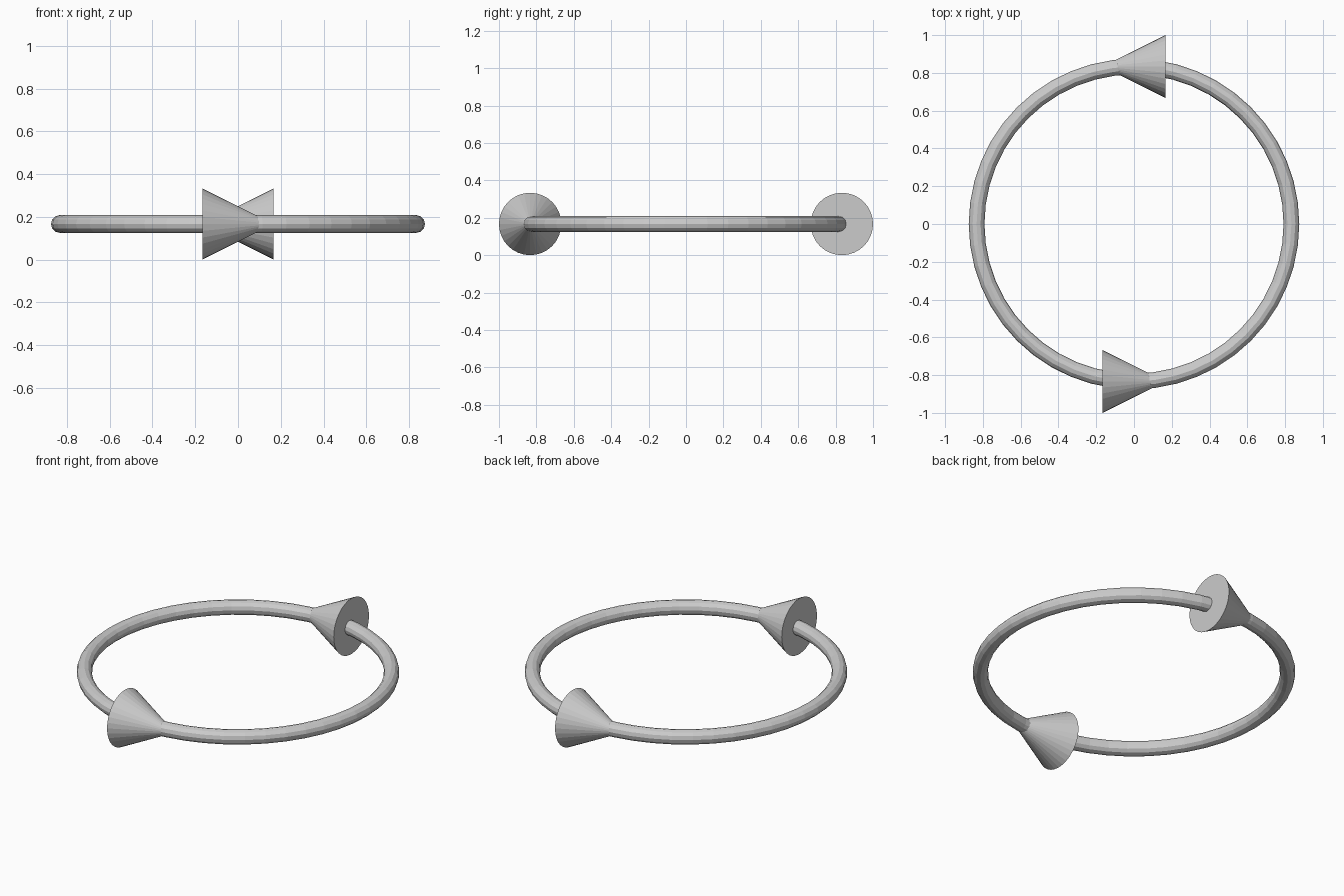
import bpy
from math import radians

if "Cube" in bpy.data.objects:
    bpy.data.objects.remove(bpy.data.objects["Cube"])

R = 1 / 1.2      # ring radius
C = 0.2 * R      # cone radius, also the height of the ring's centre

# Circular ring
bpy.ops.mesh.primitive_torus_add(major_segments=48, minor_segments=12,
                                 major_radius=R, minor_radius=0.05 * R,
                                 location=(0, 0, C))
bpy.context.object.name = "ring"


# Arrowheads pointing counter-clockwise along the ring
def arrowhead(name, side):
    bpy.ops.mesh.primitive_cone_add(vertices=32, radius1=C, radius2=0, depth=2 * C,
                                    location=(0, side * R, C),
                                    rotation=(0, radians(-90 * side), 0))
    bpy.context.object.name = name


arrowhead("front_arrowhead", -1)
arrowhead("back_arrowhead", 1)
